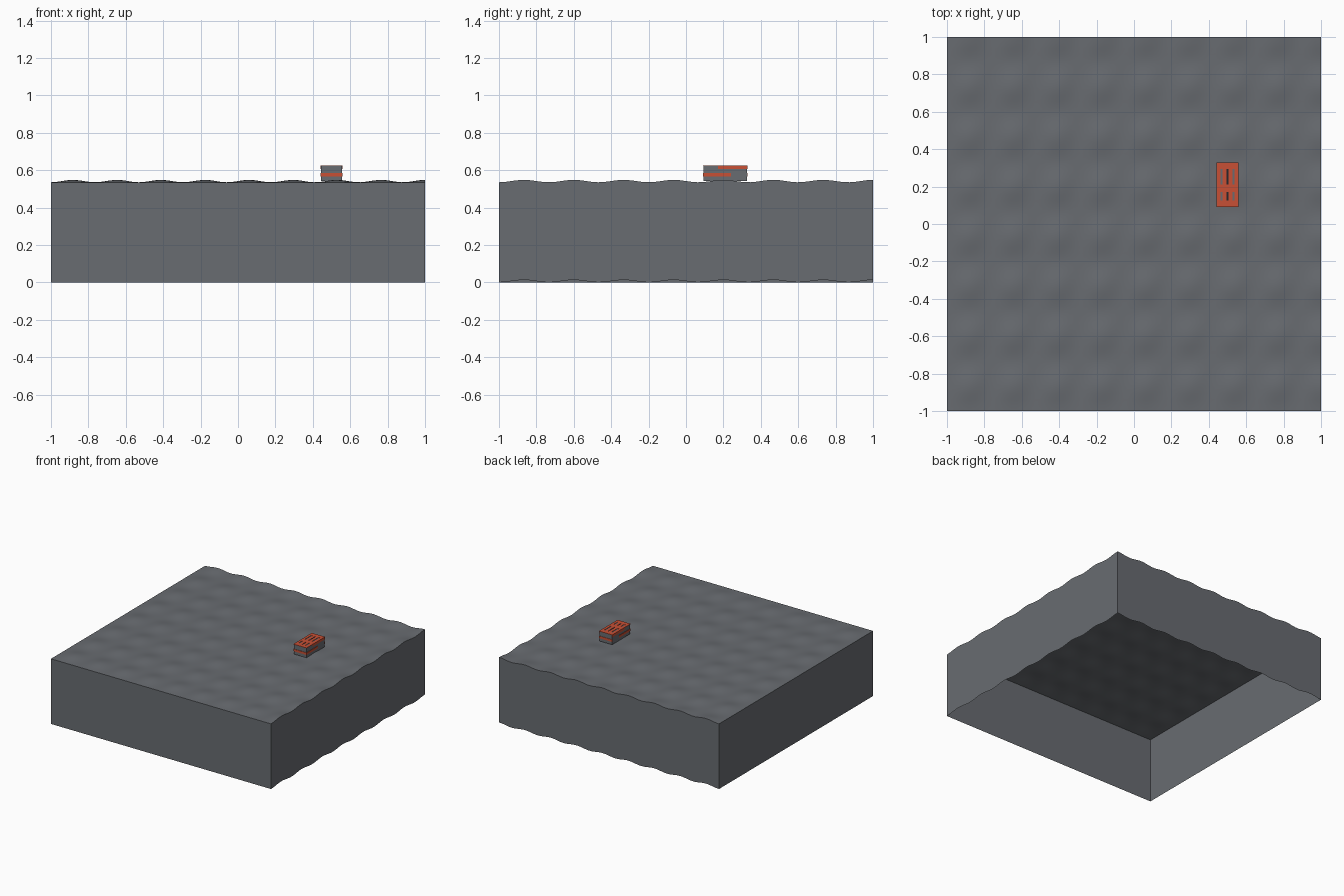
import bpy, bmesh, math

cube = bpy.data.objects.get("Cube")
if cube:
    bpy.data.objects.remove(cube, do_unlink=True)


def material(name, r, g, b):
    m = bpy.data.materials.new(name)
    m.diffuse_color = (r, g, b, 1)
    m.use_nodes = True
    m.node_tree.nodes["Principled BSDF"].inputs["Base Color"].default_value = (r, g, b, 1)
    return m


GREY = material("slate grey", 0.14, 0.15, 0.165)
RED = material("brick red", 0.58, 0.08, 0.035)
DARK = material("dark gap", 0.02, 0.02, 0.025)

WALL = 0.535      # height of the skirt
SWELL = 0.013     # height of the ripples


def finish(name, bm, mat):
    mesh = bpy.data.meshes.new(name)
    bm.to_mesh(mesh)
    bm.free()
    mesh.materials.append(mat)
    obj = bpy.data.objects.new(name, mesh)
    bpy.context.collection.objects.link(obj)
    return obj


def box(name, x, y, z, mat):
    """Box spanning the given (low, high) pairs."""
    bm = bmesh.new()
    bmesh.ops.create_cube(bm, size=1)
    spans = (x, y, z)
    for v in bm.verts:
        for i, (low, high) in enumerate(spans):
            v.co[i] = low if v.co[i] < 0 else high
    return finish(name, bm, mat)


def ripple(x, y):
    # Crests fade out at the front and right edges, and peak at the far ones
    across = math.sin(math.pi * 8.5 * (x + 1) / 2) ** 2
    along = math.sin(math.pi * 7.5 * (y + 1) / 2) ** 2
    return SWELL * across * along


# Rippled ground sheet with a hanging skirt, open underneath
bm = bmesh.new()
bmesh.ops.create_grid(bm, x_segments=64, y_segments=64, size=1)
for v in bm.verts:
    v.co.z = WALL + ripple(v.co.x, v.co.y)
rim = [e for e in bm.edges if e.is_boundary]
skirt = bmesh.ops.extrude_edge_only(bm, edges=rim)
for part in skirt["geom"]:
    if isinstance(part, bmesh.types.BMVert):
        part.co.z -= WALL
bmesh.ops.recalc_face_normals(bm, faces=bm.faces)
top = max(bm.faces, key=lambda f: f.calc_center_median().z)
if top.normal.z < 0:
    bmesh.ops.reverse_faces(bm, faces=bm.faces)
ground = finish("rippled_ground", bm, GREY)
bpy.context.view_layer.objects.active = ground
ground.select_set(True)
bpy.ops.object.shade_smooth_by_angle(angle=math.radians(30))
ground.select_set(False)

# Small block resting on the ground
X0, X1, Y0, Y1, Z0, Z1 = 0.44, 0.56, 0.09, 0.33, 0.542, 0.625
CX = (X0 + X1) / 2
SKIN = 0.003
box("block_core", (X0 + SKIN, X1 - SKIN), (Y0 + SKIN, Y1 - SKIN), (Z0, Z1 - SKIN), GREY)

# Red top: outer frame, cross bar and rails between the slots
LID = (Z1 - SKIN, Z1)
for side, low, high in (("front", Y0, 0.125), ("middle", 0.17, 0.21), ("back", 0.295, Y1)):
    box(f"top_{side}_bar", (X0, X1), (low, high), LID, RED)
for row, low, high in (("front", 0.125, 0.17), ("back", 0.21, 0.295)):
    for sign, side in ((-1, "right"), (1, "left")):
        for rail, near, far in (("inner", 0.005, 0.026), ("outer", 0.038, 0.06)):
            xs = sorted((CX + sign * near, CX + sign * far))
            box(f"top_{row}_{side}_{rail}_rail", xs, (low, high), LID, RED)
    box(f"{row}_centre_slot", (CX - 0.005, CX + 0.005), (low, high),
        (Z1 - SKIN, Z1 - 0.002), DARK)

# Red bands around the sides
BAND = (0.567, 0.585)
box("front_band", (X0, X1), (Y0, Y0 + SKIN), BAND, RED)
box("back_band", (X0, X1), (Y1 - SKIN, Y1), BAND, RED)
for side, low, high in (("right", X0, X0 + SKIN), ("left", X1 - SKIN, X1)):
    box(f"{side}_lower_band", (low, high), (Y0 + SKIN, 0.24), BAND, RED)
    box(f"{side}_upper_band", (low, high), (0.17, Y1), (0.605, Z1 - SKIN), RED)
